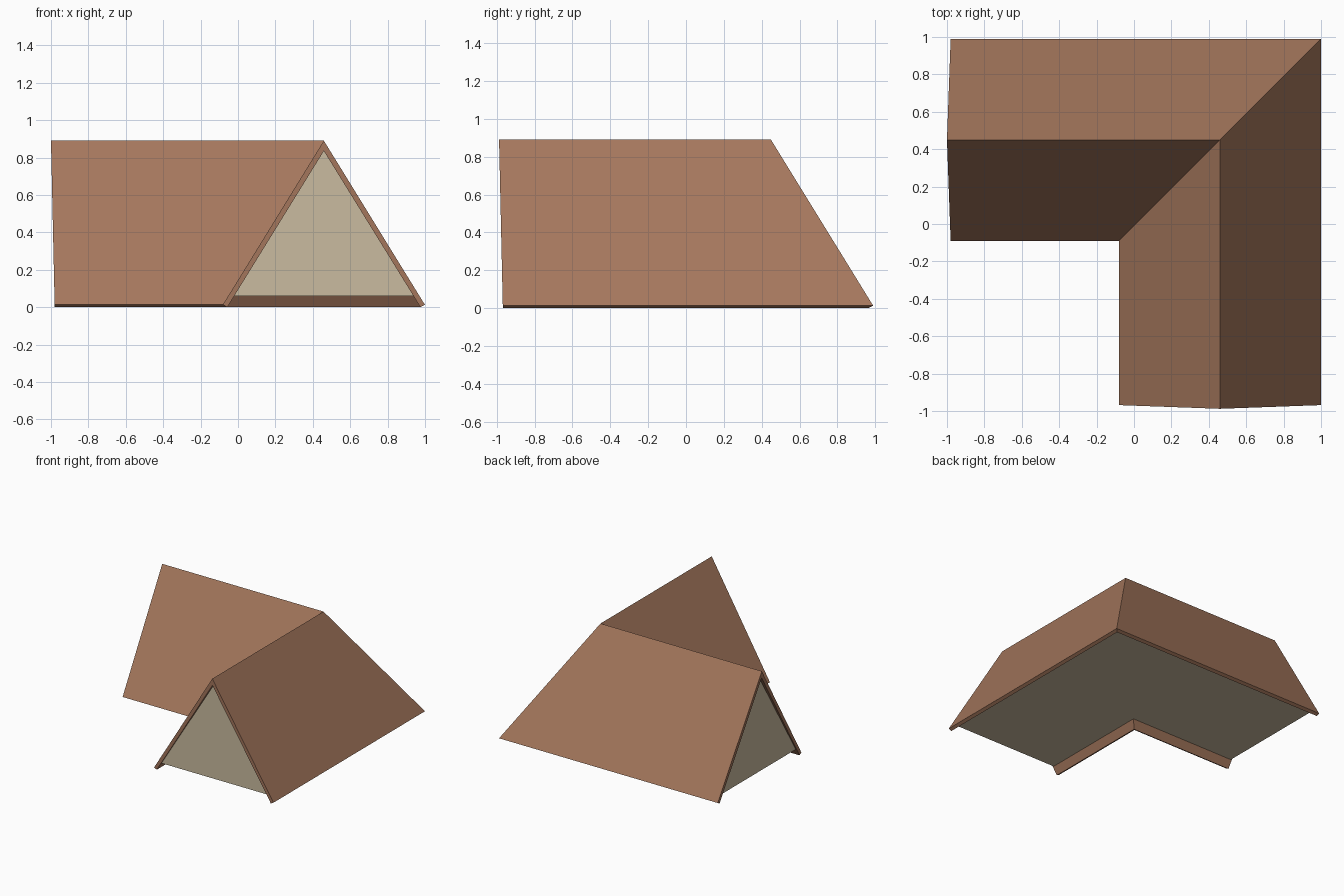
import bpy, bmesh

cube = bpy.data.objects.get("Cube")
if cube:
    bpy.data.objects.remove(cube, do_unlink=True)

# Ridge lines of the two wings, and the roof section
CX, CY = 0.459, 0.449
HALF, RIDGE = 0.54, 0.89
EAVE_Z, THICK_X, INNER_RIDGE = 0.013, 0.024, 0.835


def material(name, rgb):
    mat = bpy.data.materials.new(name)
    mat.use_nodes = True
    mat.diffuse_color = (*rgb, 1)
    bsdf = next(n for n in mat.node_tree.nodes if n.type == 'BSDF_PRINCIPLED')
    bsdf.inputs["Base Color"].default_value = (*rgb, 1)
    return mat


def sweep_corner(name, profile, caps, end_x, end_y, flare, mat):
    """Sweep a section (offset, z) along the L: left end, mitred corner, front end."""
    bm = bmesh.new()
    rings = [[], [], []]
    for o, z in profile:
        lean = flare * z / RIDGE
        rings[0].append(bm.verts.new((end_x - lean, CY + o, z)))
        rings[1].append(bm.verts.new((CX + o, CY + o, z)))
        rings[2].append(bm.verts.new((CX + o, end_y - lean, z)))
    n = len(profile)
    for a, b in zip(rings, rings[1:]):
        for i in range(n):
            j = (i + 1) % n
            bm.faces.new((a[i], a[j], b[j], b[i]))
    for ring in (rings[0], rings[2]):
        for cap in caps:
            bm.faces.new([ring[i] for i in cap])
    bmesh.ops.recalc_face_normals(bm, faces=bm.faces)
    mesh = bpy.data.meshes.new(name)
    bm.to_mesh(mesh)
    bm.free()
    mesh.materials.append(mat)
    obj = bpy.data.objects.new(name, mesh)
    bpy.context.collection.objects.link(obj)
    return obj


brown = material("roof_brown", (0.375, 0.185, 0.109))
cream = material("plaster_cream", (0.59, 0.5, 0.35))

# Roof: a thick chevron with square-cut eaves and slightly raked gable ends
inner = HALF - THICK_X
roof_section = [(-HALF, EAVE_Z), (0, RIDGE), (HALF, EAVE_Z),
                (inner, 0), (0, INNER_RIDGE), (-inner, 0)]
sweep_corner("roof", roof_section, [(0, 1, 4, 5), (1, 2, 3, 4)],
             -0.98, -0.968, 0.02, brown)

# Attic body: fills the roof, with upright gables and a raised underside
base_z = 0.06
base_half = inner * (1 - base_z / INNER_RIDGE) + 0.003
body_section = [(-base_half, base_z), (0, INNER_RIDGE + 0.005), (base_half, base_z)]
sweep_corner("gable_body", body_section, [(0, 1, 2)], -0.972, -0.96, 0, cream)
